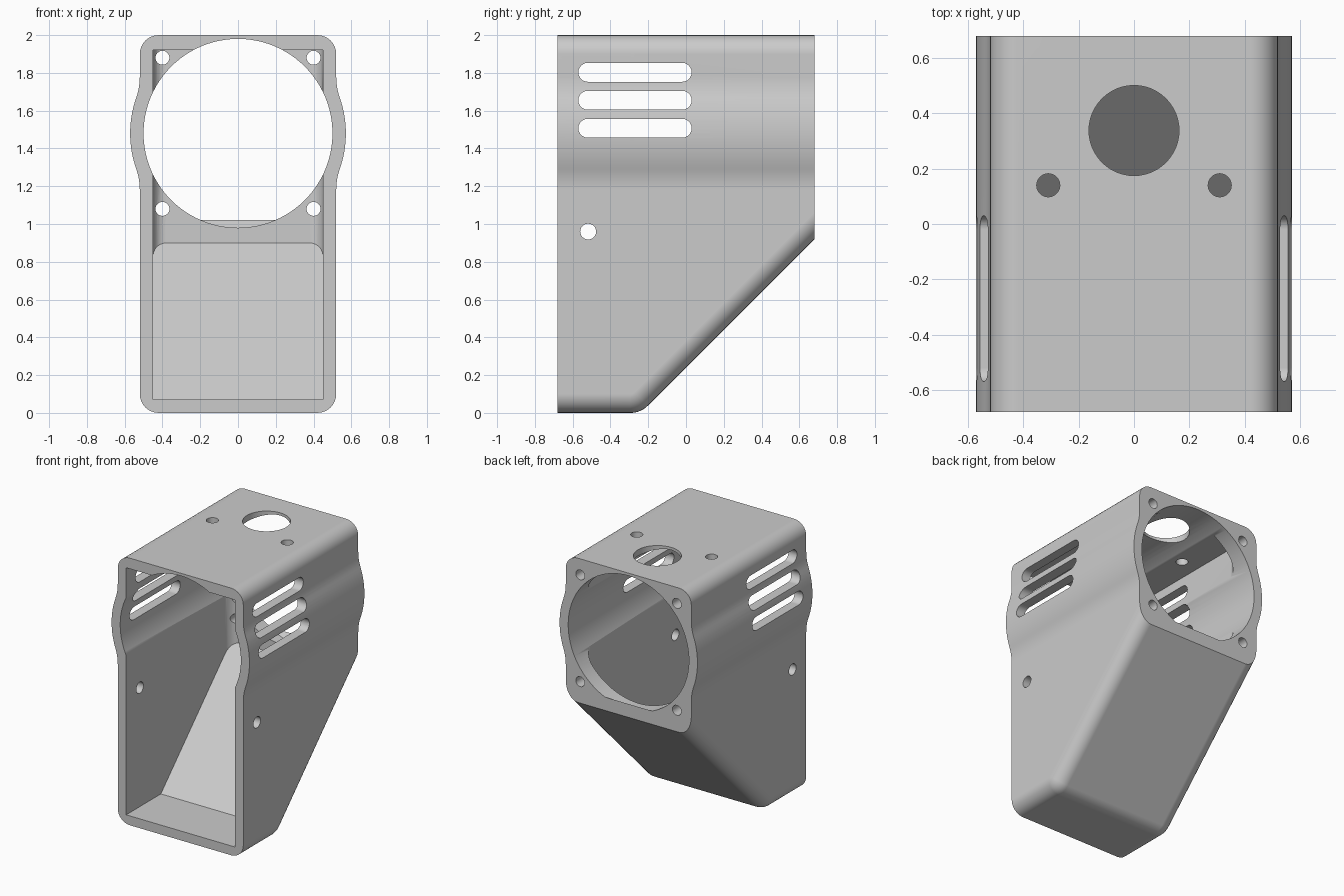
import bpy, bmesh, math
from mathutils import Vector, Matrix

if "Cube" in bpy.data.objects:
    bpy.data.objects.remove(bpy.data.objects["Cube"])

HALF_W, HALF_D, TOP = 0.52, 0.68, 2.0
CORNER, AXIS_Z, BULGE_R, BORE_R = 0.10, 1.48, 0.571, 0.5
MITRE_Y = -0.24          # where the flat bottom turns into the 45 degree slope

grey = bpy.data.materials.new("light grey plastic")
grey.diffuse_color = (0.6, 0.6, 0.6, 1)
grey.use_nodes = True
grey.node_tree.nodes["Principled BSDF"].inputs["Base Color"].default_value = grey.diffuse_color


def make_object(name, bm):
    bmesh.ops.recalc_face_normals(bm, faces=bm.faces)
    mesh = bpy.data.meshes.new(name)
    bm.to_mesh(mesh)
    bm.free()
    mesh.materials.append(grey)
    ob = bpy.data.objects.new(name, mesh)
    bpy.context.collection.objects.link(ob)
    return ob


def arc(cx, cz, r, a0, a1, n):
    return [(cx + r * math.cos(a0 + (a1 - a0) * i / n),
             cz + r * math.sin(a0 + (a1 - a0) * i / n)) for i in range(n + 1)]


# Upper half outline (right side): bulged wall, then rounded top corner
dz = 0.30
fr = (HALF_W**2 + dz**2 - BULGE_R**2) / (2 * (BULGE_R - HALF_W))
t = math.atan2(dz, HALF_W + fr)
upper = arc(HALF_W + fr, AXIS_Z - dz, fr, math.pi, math.pi - t, 6)
upper += arc(0, AXIS_Z, BULGE_R, -t, t, 16)[1:]
upper += arc(HALF_W + fr, AXIS_Z + dz, fr, math.pi + t, math.pi, 6)[1:]
upper += arc(HALF_W - CORNER, TOP - CORNER, CORNER, 0, math.pi / 2, 8)
# Lower corner: (x, distance from the bottom surface)
lower = arc(HALF_W - CORNER, CORNER, CORNER, -math.pi / 2, 0, 8)

# Bottom path: flat, turning arc, slope; each stop is (y, z, angle)
R = 0.13
y0 = MITRE_Y - R * math.tan(math.pi / 8)
stops = [(-HALF_D, 0, 0)]
for i in range(9):
    a = math.pi / 4 * i / 8
    stops.append((y0 + R * math.sin(a), R - R * math.cos(a), a))
stops.append((HALF_D, HALF_D - MITRE_Y, None))

# Outer shell lofted along the bottom path
bm = bmesh.new()
rings = []
for y, z, a in stops:
    right = []
    for x, d in lower:
        if a is None:
            right.append((x, y, z + d * math.sqrt(2)))
        else:
            right.append((x, y - d * math.sin(a), z + d * math.cos(a)))
    right += [(x, right[-1][1], h) for x, h in upper]
    ring = right + [(-x, yy, h) for x, yy, h in reversed(right)]
    rings.append([bm.verts.new(p) for p in ring])
for r0, r1 in zip(rings, rings[1:]):
    for i in range(len(r0)):
        j = (i + 1) % len(r0)
        bm.faces.new((r0[i], r0[j], r1[j], r1[i]))
bm.faces.new(rings[0])
bm.faces.new(rings[-1])
housing = make_object("housing", bm)


def cut(bm):
    tool = make_object("cutter", bm)
    tool.hide_render = True
    mod = housing.modifiers.new("cut", 'BOOLEAN')
    mod.operation, mod.solver, mod.object = 'DIFFERENCE', 'EXACT', tool
    bpy.context.view_layer.objects.active = housing
    bpy.ops.object.modifier_apply(modifier=mod.name)
    bpy.data.objects.remove(tool)


def prism(points, axis, lo, hi):
    """Extrude a 2D outline along x (points are y,z)."""
    bm = bmesh.new()
    face = bm.faces.new([bm.verts.new((lo, y, z)) for y, z in points])
    ext = bmesh.ops.extrude_face_region(bm, geom=[face])["geom"]
    bmesh.ops.translate(bm, vec=(hi - lo, 0, 0),
                        verts=[v for v in ext if isinstance(v, bmesh.types.BMVert)])
    return bm


def cylinder(axis, centre, r, length, n=32):
    bm = bmesh.new()
    rot = {'X': Matrix.Rotation(math.pi / 2, 4, 'Y'),
           'Y': Matrix.Rotation(math.pi / 2, 4, 'X'), 'Z': Matrix()}[axis]
    bmesh.ops.create_cone(bm, cap_ends=True, segments=n, radius1=r, radius2=r,
                          depth=length, matrix=Matrix.Translation(centre) @ rot)
    return bm


# Inner cavity, open at the front, with rounded upright back corners
bm = prism([(-0.9, 0.07), (-0.27, 0.07), (0.56, 0.90), (0.56, 1.92), (-0.9, 1.92)],
           'X', -0.45, 0.45)
upright = [e for e in bm.edges if all(abs(v.co.y - 0.56) < 1e-4 for v in e.verts)
           and abs(e.verts[0].co.x - e.verts[1].co.x) < 1e-4]
cavity_back = set()
ys = 0.07
bm_verts = [e for e in upright]
bm.normal_update()
bmesh.ops.bevel(bm, geom=bm_verts, offset=ys, segments=6, profile=0.5, affect='EDGES')
cut(bm)

# Round bore along the whole depth, its underside trimmed by the inner slope
bm = cylinder('Y', (0, 0, AXIS_Z), BORE_R, 1.8, 96)
res = bmesh.ops.bisect_plane(bm, geom=bm.verts[:] + bm.edges[:] + bm.faces[:],
                             plane_co=(0, 0, 0.34), plane_no=Vector((0, 1, -1)).normalized(),
                             clear_outer=True)
rim = [e for e in bm.edges if e.is_boundary]
bmesh.ops.holes_fill(bm, edges=rim, sides=0)
cut(bm)

# Screw holes in the back flange
for x in (-0.4, 0.4):
    for z in (1.08, 1.88):
        cut(cylinder('Y', (x, 0.65, z), 0.037, 0.4, 24))

# Cable hole and two small holes in the top
cut(cylinder('Z', (0, 0.338, 2.0), 0.163, 0.3, 48))
for x in (-0.31, 0.31):
    cut(cylinder('Z', (x, 0.14, 2.0), 0.042, 0.3, 24))

# Vent slots and pin hole through both side walls
for z in (1.803, 1.655, 1.507):
    outline = (arc(-0.02, z, 0.05, -math.pi / 2, math.pi / 2, 12)
               + arc(-0.52, z, 0.05, math.pi / 2, 3 * math.pi / 2, 12))
    cut(prism(outline, 'X', -1, 1))
cut(cylinder('X', (0, -0.518, 0.96), 0.042, 2, 24))

# Smooth curves, crisp edges
bpy.ops.object.select_all(action='DESELECT')
housing.select_set(True)
bpy.context.view_layer.objects.active = housing
bpy.ops.object.shade_smooth_by_angle(angle=math.radians(30))
wn = housing.modifiers.new("even shading", 'WEIGHTED_NORMAL')
wn.keep_sharp = True
